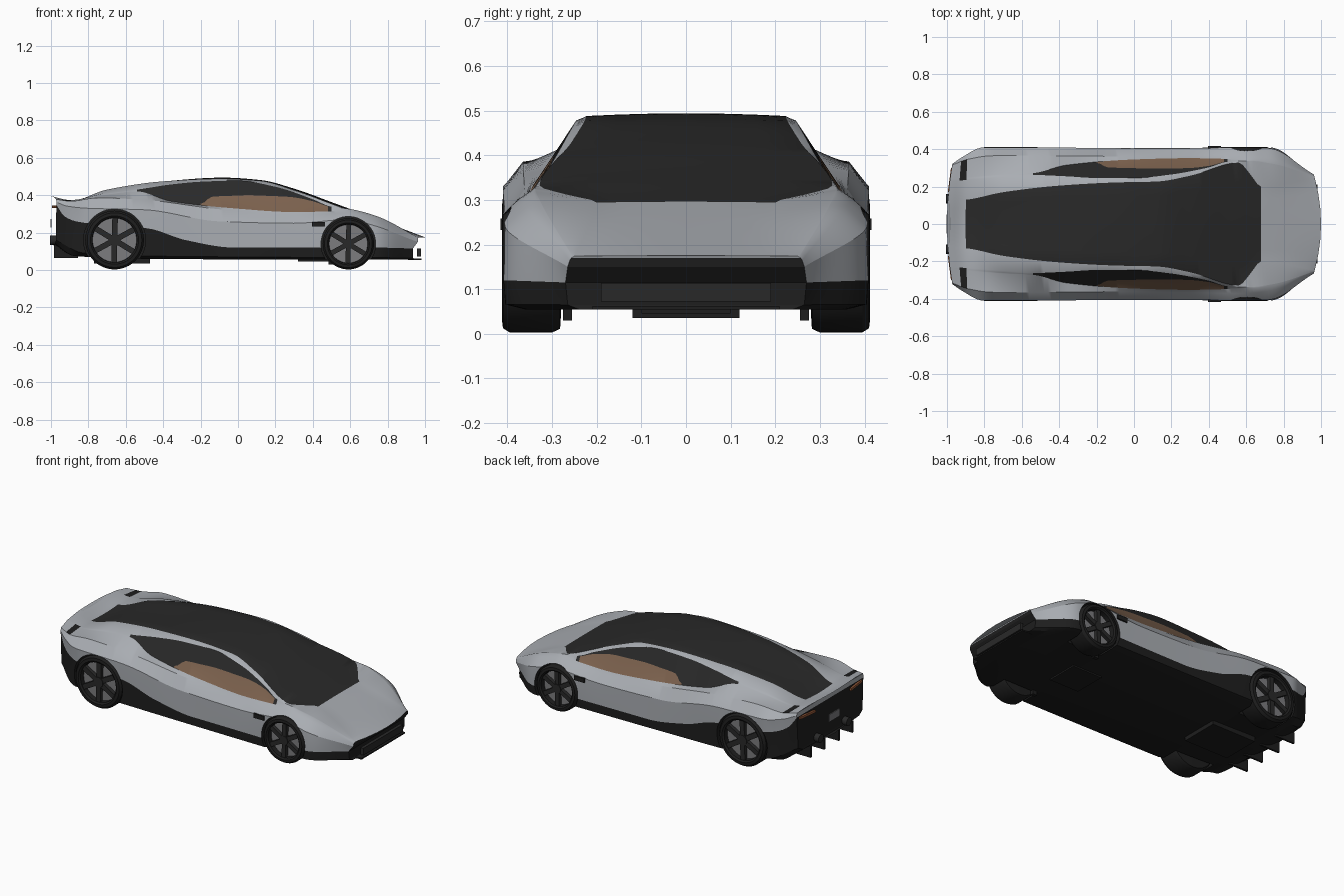
import bpy, math

if "Cube" in bpy.data.objects:
    bpy.data.objects.remove(bpy.data.objects["Cube"])

def material(name, rgb):
    m = bpy.data.materials.new(name)
    m.diffuse_color = (*rgb, 1)
    m.use_nodes = True
    m.node_tree.nodes["Principled BSDF"].inputs["Base Color"].default_value = m.diffuse_color
    return m

SILVER, BLACK, GLASS, BROWN, GREY, AMBER = range(6)
MATS = [material("silver paint", (0.40, 0.42, 0.45)),
        material("black trim", (0.013, 0.013, 0.013)),
        material("dark glass", (0.022, 0.022, 0.022)),
        material("brown interior", (0.20, 0.12, 0.075)),
        material("wheel grey", (0.20, 0.20, 0.21)),
        material("tail light amber", (0.30, 0.10, 0.04))]

def curve(*keys):
    """Smooth curve without overshoot through (x, y, z) keys; returns f(x) -> (y, z)."""
    xs = [k[0] for k in keys]
    h = [b - a for a, b in zip(xs, xs[1:])]
    def tangents(v):
        d = [(b - a) / w for a, b, w in zip(v, v[1:], h)]
        inner = [2 * a * b / (a + b) if a * b > 0 else 0 for a, b in zip(d, d[1:])]
        return [d[0]] + inner + [d[-1]]
    comps = [([k[c] for k in keys], tangents([k[c] for k in keys])) for c in (1, 2)]
    def at(x):
        i = max(j for j in range(len(h)) if xs[j] <= x or j == 0)
        t = (x - xs[i]) / h[i]
        return tuple((2*t**3 - 3*t*t + 1) * v[i] + (t**3 - 2*t*t + t) * h[i] * m[i]
                     + (3*t*t - 2*t**3) * v[i+1] + (t**3 - t*t) * h[i] * m[i+1]
                     for v, m in comps)
    return at

def smooth(ob, angle=28):
    bpy.ops.object.select_all(action='DESELECT')
    ob.select_set(True)
    bpy.context.view_layer.objects.active = ob
    bpy.ops.object.shade_smooth_by_angle(angle=math.radians(angle))

def loft(name, rings, colour):
    """Skin symmetric rings, cap both ends with strips; colour(i, j) picks the material."""
    m, n = len(rings[0]), len(rings)
    verts = [p for r in rings for p in r]
    faces, mats = [], []
    for i in range(n - 1):
        for j in range(m):
            k = (j + 1) % m
            faces.append((i*m + j, i*m + k, (i+1)*m + k, (i+1)*m + j))
            mats.append(colour(i, min(j, m - 1 - j)))
    for i in (0, n - 1):
        for j in range(m // 2):
            f = dict.fromkeys(i*m + k % m for k in (j, j + 1, m - j - 1, m - j))
            faces.append(tuple(f))
            mats.append(colour(-1 if i == 0 else n - 1, j))
    me = bpy.data.meshes.new(name)
    me.from_pydata(verts, [], faces)
    for mt in MATS:
        me.materials.append(mt)
    for p, c in zip(me.polygons, mats):
        p.material_index = c
    ob = bpy.data.objects.new(name, me)
    bpy.context.collection.objects.link(ob)
    bpy.context.view_layer.objects.active = ob
    bpy.ops.object.select_all(action='DESELECT')
    ob.select_set(True)
    bpy.ops.object.mode_set(mode='EDIT')
    bpy.ops.mesh.select_all(action='SELECT')
    bpy.ops.mesh.normals_make_consistent(inside=False)
    bpy.ops.object.mode_set(mode='OBJECT')
    return ob

def box(name, loc, size, mat, rot=(0, 0, 0)):
    bpy.ops.mesh.primitive_cube_add(size=1, location=loc, rotation=rot)
    ob = bpy.context.object
    ob.name, ob.scale = name, size
    ob.data.materials.append(MATS[mat])
    return ob

# body feature lines running along the car
floor_edge = curve((-1, .27, .14), (-.88, .34, .075), (-.5, .37, .06), (.5, .37, .055),
                   (.75, .36, .055), (1, .24, .055))
sill = curve((-1, .31, .16), (-.82, .395, .09), (-.5, .405, .075), (.72, .405, .066), (1, .265, .065))
skirt = curve((-1, .32, .35), (-.95, .345, .29), (-.88, .378, .262), (-.8, .405, .25),
              (-.48, .41, .222), (-.28, .407, .16), (-.02, .405, .12), (.72, .41, .12), (1, .27, .115))
waist = curve((-1, .322, .363), (-.93, .36, .342), (-.8, .41, .33), (-.5, .41, .322),
              (-.1, .405, .26), (.3, .405, .25), (.59, .41, .27), (.72, .405, .24), (1, .265, .15))
shoulder = curve((-1, .315, .378), (-.9, .345, .368), (-.75, .365, .386), (-.5, .365, .375),
                 (-.1, .362, .325), (.3, .366, .295), (.58, .372, .304), (.72, .358, .284), (1, .26, .165))
window_low = curve((-1, .24, .39), (-.9, .25, .372), (-.7, .265, .402), (-.54, .272, .42),
                   (-.36, .315, .368), (0, .345, .328), (.3, .352, .31), (.5, .348, .314),
                   (.6, .345, .322), (.74, .33, .287), (1, .257, .17))
window_top = curve((-1, .23, .391), (-.9, .235, .374), (-.7, .25, .412), (-.54, .262, .43),
                   (-.36, .255, .457), (-.2, .246, .472), (0, .246, .478), (.2, .265, .445),
                   (.4, .303, .378), (.5, .333, .338), (.6, .338, .326), (.74, .322, .289), (1, .253, .172))
canopy = curve((-1, .125, .395), (-.9, .13, .368), (-.7, .17, .43), (-.4, .205, .474),
               (-.1, .222, .488), (.12, .227, .477), (.3, .258, .427), (.56, .328, .332),
               (.62, .268, .312), (.68, .2, .294), (1, .25, .174))
centre = curve((-1, 0, .395), (-.9, 0, .362), (-.7, 0, .425), (-.4, 0, .473), (-.08, 0, .494),
               (.12, 0, .481), (.3, 0, .435), (.5, 0, .363), (.68, 0, .296), (1, 0, .175))
seat_line = curve((-1, .5, 0), (-.2, .06, 0), (-.14, .38, 0), (0, .47, 0), (.2, .62, 0),
                  (.35, .8, 0), (.5, .9, 0), (1, .9, 0))

def section(x):
    lo, hi, t, c, e = window_low(x), window_top(x), seat_line(x)[0], centre(x), canopy(x)
    mid = tuple(a + (b - a) * t for a, b in zip(lo, hi))
    half = [(0, floor_edge(x)[1]), floor_edge(x), sill(x), skirt(x), waist(x), shoulder(x),
            lo, mid, hi, e]
    half += [(e[0] * s, c[1] + (e[1] - c[1]) * s * s) for s in (.67, .33)] + [c]
    ring = half + [(-y, z) for y, z in half[-2:0:-1]]
    # bow both ends in plan and tuck the lower nose back
    nose, tail = max(0, (x - .7) / .3) ** 2, max(0, (-x - .8) / .2) ** 2
    return [(x - nose * (.55 * y * y + (.025 if z < .14 else 0)) + tail * .28 * y * y, y, z)
            for y, z in ring]

STATIONS = [round(-1 + .02 * i, 2) for i in range(101)]

def body_colour(i, j):
    if i == -1:
        return BLACK if j < 3 else SILVER
    if i == 100:
        return BLACK if j < 6 else SILVER
    x = STATIONS[i] + .01
    if j < 3:
        return BLACK
    if j in (5, 6, 7) and -.94 < x < -.89:      # rear vents
        return BLACK
    if j == 6 and -.2 < x < .48:
        return BROWN
    if j in (6, 7) and -.54 < x < .5:
        return GLASS
    if j >= 9 and -.9 < x < .68:
        return GLASS
    return SILVER

body = loft("body", [section(x) for x in STATIONS], body_colour)

# wheels, and the wells they sit in
for label, cx, R in (("front", .59, .137), ("rear", -.66, .157)):
    for side, s in (("left", 1), ("right", -1)):
        cz = R + .003
        bpy.ops.mesh.primitive_cylinder_add(vertices=64, radius=R + .009, depth=.26,
                                            location=(cx, s * .4, cz), rotation=(math.pi / 2, 0, 0))
        cutter = bpy.context.object
        for mt in MATS:
            cutter.data.materials.append(mt)
        for p in cutter.data.polygons:
            p.material_index = BLACK
        mod = body.modifiers.new("well", 'BOOLEAN')
        mod.operation, mod.solver, mod.object = 'DIFFERENCE', 'EXACT', cutter
        bpy.context.view_layer.objects.active = body
        bpy.ops.object.modifier_apply(modifier=mod.name)
        bpy.data.objects.remove(cutter)

        profile = [(.75, .375), (.76, .404), (.82, .412), (.93, .41), (1, .395),
                   (1, .3), (.94, .282), (.7, .28)]
        rings = [[(cx + R * r * math.cos(a), s * y, cz + R * r * math.sin(a))
                  for a in (2 * math.pi * k / 48 for k in range(48))] for r, y in profile]
        smooth(loft(f"{label}_{side}_wheel", rings, lambda i, j: GREY if i == -1 else BLACK))
        for k in range(6):
            a = k * math.pi / 3 + .5
            box(f"{label}_{side}_spoke", (cx + .42 * R * math.cos(a), s * .39, cz + .42 * R * math.sin(a)),
                (.72 * R, .022, .19 * R), GLASS, (0, -a, 0))
        bpy.ops.mesh.primitive_cylinder_add(vertices=24, radius=.2 * R, depth=.03,
                                            location=(cx, s * .39, cz), rotation=(math.pi / 2, 0, 0))
        bpy.context.object.name = f"{label}_{side}_hub"
        bpy.context.object.data.materials.append(MATS[GLASS])
smooth(body)

# details on both sides
for s in (1, -1):
    box("side_camera", (.43, s * .408, .245), (.07, .016, .026), BLACK)
    box("tail_light", (-.981, s * .235, .338), (.012, .13, .014), AMBER, (0, 0, s * -.13))
    box("floor_bracket", (.5, s * .265, .045), (.03, .02, .03), BLACK)
    for y in (.07, .2):
        box("diffuser_fin", (-.92, s * y, .1), (.13, .012, .07), BLACK)
    bpy.ops.mesh.primitive_cylinder_add(vertices=24, radius=.025, depth=.04,
                                        location=(-.985, s * .135, .16), rotation=(0, math.pi / 2, 0))
    bpy.context.object.name = "exhaust"
    bpy.context.object.data.materials.append(MATS[GLASS])

# nose, tail and floor details
box("front_intake", (.968, 0, .093), (.02, .38, .042), GLASS)
box("front_splitter", (.945, 0, .058), (.07, .42, .008), BLACK)
box("rear_plate", (-.999, 0, .25), (.006, .1, .045), GREY)
box("rear_floor_panel", (-.62, 0, .05), (.3, .24, .03), BLACK)
box("front_floor_panel", (.42, 0, .052), (.2, .2, .012), BLACK)
